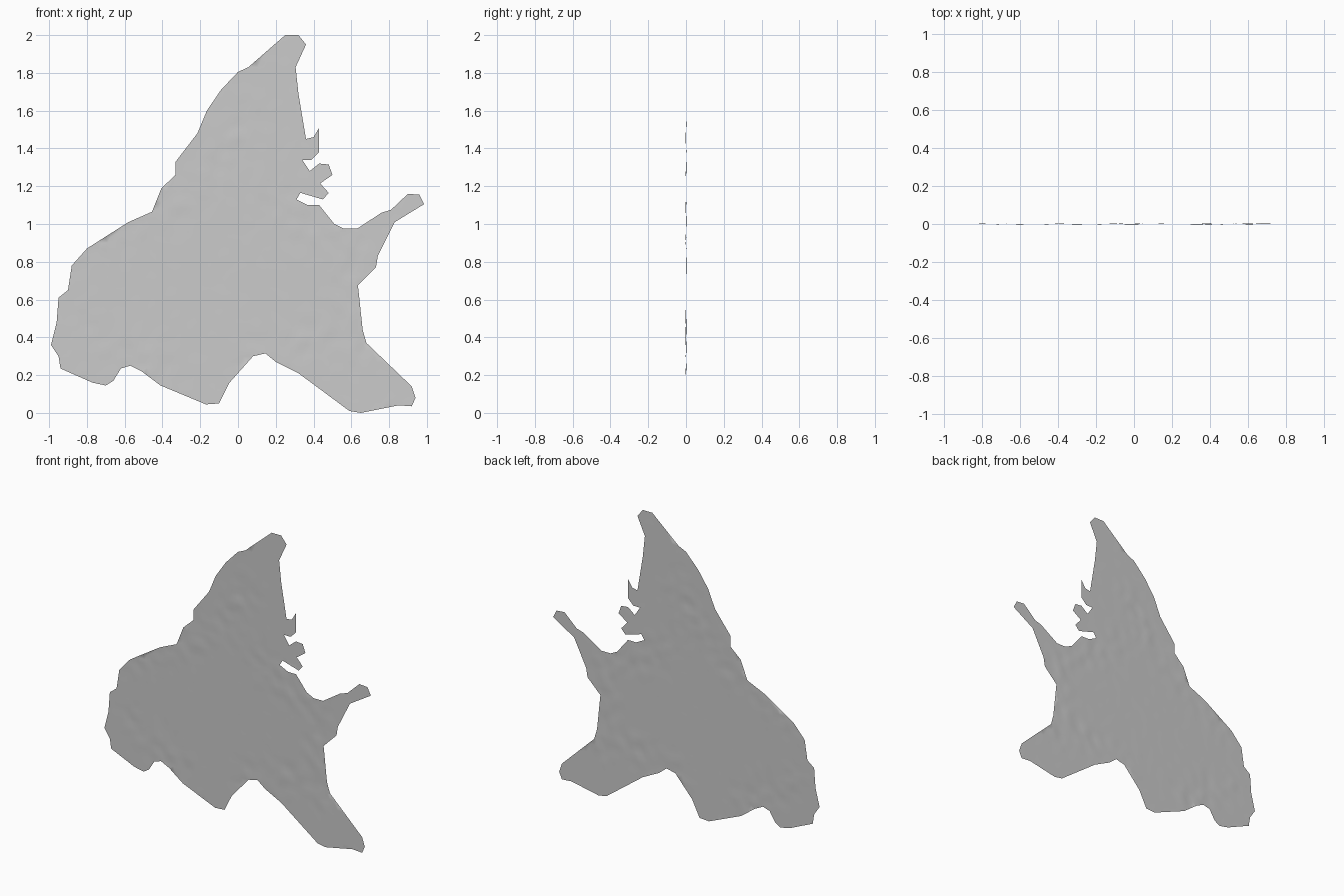
import bpy
from mathutils import Vector, noise
from mathutils.geometry import delaunay_2d_cdt

# coastline, clockwise from the northern tip, as (x, z)
COAST = [
    (.25, 2), (.32, 2), (.36, 1.95), (.305, 1.83), (.32, 1.69), (.36, 1.45),
    (.40, 1.46), (.43, 1.51), (.43, 1.38), (.39, 1.34), (.34, 1.34),
    (.38, 1.28), (.43, 1.32), (.48, 1.315), (.50, 1.26), (.435, 1.215),
    (.48, 1.165), (.45, 1.13), (.33, 1.165), (.31, 1.13), (.37, 1.10),
    (.43, 1.10), (.51, 1.0), (.56, .975), (.63, .975), (.76, 1.06),
    (.81, 1.075), (.90, 1.16), (.96, 1.155), (.985, 1.105), (.83, 1.01),
    (.74, .83), (.73, .77), (.635, .675), (.66, .44), (.68, .37), (.92, .14),
    (.94, .08), (.92, .035), (.85, .04), (.65, 0), (.59, .01), (.32, .21),
    (.20, .27), (.145, .315), (.08, .30), (-.045, .16), (-.10, .05),
    (-.17, .045), (-.41, .145), (-.51, .22), (-.57, .25), (-.62, .235),
    (-.66, .17), (-.70, .145), (-.77, .16), (-.94, .235), (-.95, .30),
    (-.99, .36), (-.96, .48), (-.95, .61), (-.90, .65), (-.88, .78),
    (-.80, .87), (-.58, 1.01), (-.455, 1.065), (-.405, 1.19), (-.33, 1.26),
    (-.33, 1.33), (-.215, 1.48), (-.165, 1.60), (-.09, 1.71), (0, 1.805),
    (.055, 1.83)]
STEP = 0.03

# mountain belts that frame the plain: (start, end)
BELTS = [((-.75, .85), (-.1, 1.3)), ((-.1, 1.3), (.05, 1.55)),
         ((.03, 1.2), (.5, .9)), ((.03, .3), (.4, .4)),
         ((.6, .85), (.62, .35)), ((-.8, .5), (-.45, .28))]


def belt_weight(p):
    best = 1.0
    for a, b in BELTS:
        a, b = Vector(a), Vector(b)
        d = b - a
        t = max(0, min(1, (p - a).dot(d) / d.length_squared))
        best = min(best, (p - a - d * t).length)
    return max(0, 1 - best / 0.16)


def relief(p):
    n = noise.noise(Vector((p.x * 14, p.y * 14, 3)))
    return -0.004 * n * (0.1 + 0.9 * belt_weight(p))


# fill the coastline with an even triangle mesh
points = [Vector(c) for c in COAST]
for j in range(1, round(2 / STEP)):
    for i in range(-33, 34):
        points.append(Vector(((i + 0.5 * (j % 2)) * STEP, j * STEP)))
edges = [(i, (i + 1) % len(COAST)) for i in range(len(COAST))]
verts, _, faces, *_ = delaunay_2d_cdt(points, edges, [], 1, 1e-5)

# drop grid points left outside the coast
used = sorted({i for f in faces for i in f})
index = {v: k for k, v in enumerate(used)}
coords = [(verts[i].x, relief(verts[i]), verts[i].y) for i in used]
tris = [[index[i] for i in f] for f in faces]

# landmass sheet
mesh = bpy.data.meshes.new("landmass")
mesh.from_pydata(coords, [], tris)
land = bpy.data.objects.new("landmass", mesh)
bpy.context.collection.objects.link(land)
mesh.polygons.foreach_set("use_smooth", [True] * len(mesh.polygons))
if sum(p.normal.y for p in mesh.polygons) > 0:
    mesh.flip_normals()
mesh.update()
